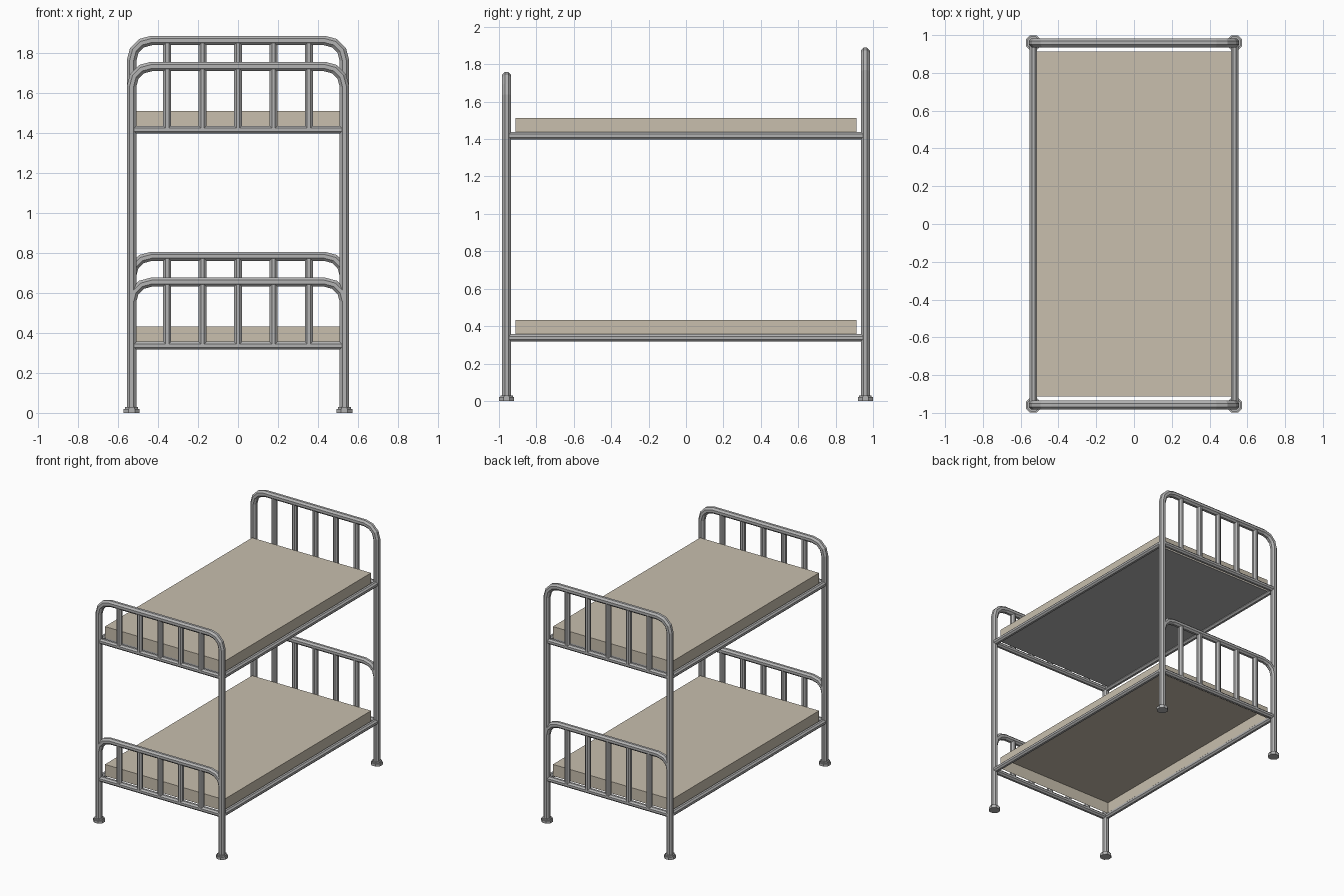
import bpy, bmesh, math
from mathutils import Vector

if "Cube" in bpy.data.objects:
    bpy.data.objects.remove(bpy.data.objects["Cube"])


def material(name, rgb):
    m = bpy.data.materials.new(name)
    m.diffuse_color = (*rgb, 1)
    m.use_nodes = True
    m.node_tree.nodes["Principled BSDF"].inputs["Base Color"].default_value = m.diffuse_color
    return m


STEEL = material("grey steel", (0.45, 0.45, 0.45))
CLOTH = material("beige cloth", (0.58, 0.52, 0.42))


def finish(name, bm, mat):
    bmesh.ops.recalc_face_normals(bm, faces=bm.faces)
    me = bpy.data.meshes.new(name)
    bm.to_mesh(me)
    bm.free()
    me.materials.append(mat)
    ob = bpy.data.objects.new(name, me)
    bpy.context.collection.objects.link(ob)
    return ob


def tube(name, path, apothem, n=(0, 1, 0), sides=8):
    """Octagonal tube with mitred corners; the path lies in the plane with normal n."""
    pts = [Vector(p) for p in path]
    n = Vector(n)
    r = apothem / math.cos(math.pi / sides)
    bm = bmesh.new()
    rings = []
    for i, p in enumerate(pts):
        d0 = (p - pts[i - 1]).normalized() if i else (pts[1] - p).normalized()
        d1 = (pts[i + 1] - p).normalized() if i < len(pts) - 1 else d0
        t = (d0 + d1).normalized()
        side = n.cross(t) / max(t.dot(d0), 0.3)
        rings.append([bm.verts.new(p + r * (math.cos(a) * side + math.sin(a) * n))
                      for a in [(k + 0.5) * 2 * math.pi / sides for k in range(sides)]])
    for a, b in zip(rings, rings[1:]):
        for k in range(sides):
            j = (k + 1) % sides
            bm.faces.new((a[k], a[j], b[j], b[k]))
    bm.faces.new(rings[0])
    bm.faces.new(rings[-1])
    return finish(name, bm, STEEL)


def arch(y, z0, top, w, rad=0.1, steps=3):
    """Upside-down U path with rounded corners."""
    half = [(w, z0)]
    for i in range(steps + 1):
        a = math.pi / 2 * i / steps
        half.append((w - rad + rad * math.cos(a), top - rad + rad * math.sin(a)))
    full = half + [(-x, z) for x, z in reversed(half)]
    return [(x, y, z) for x, z in full]


def box(name, lo, hi, mat, open_bottom=False):
    bm = bmesh.new()
    bmesh.ops.create_cube(bm, size=1)
    for v in bm.verts:
        v.co = [lo[i] + (v.co[i] + 0.5) * (hi[i] - lo[i]) for i in range(3)]
    ob_faces = [f for f in bm.faces if f.calc_center_median().z < lo[2] + 1e-5]
    if open_bottom:
        bmesh.ops.delete(bm, geom=ob_faces, context='FACES')
    return finish(name, bm, mat)


W, Y = 0.533, 0.959
LOW, HIGH = 0.337, 1.418          # rail heights of the two bunks

# Head and foot frames
for label, y, top_hi, top_lo in (("foot", -Y, 1.735, 0.655), ("head", Y, 1.865, 0.784)):
    tube(label + "_posts_and_top_arch", arch(y, 0.01, top_hi, W), 0.0235)
    tube(label + "_lower_arch", arch(y, top_lo - 0.12, top_lo, W), 0.0225)
    for level, z, top in (("lower", LOW, top_lo), ("upper", HIGH, top_hi)):
        tube(f"{label}_{level}_cross_rail", [(-W, y, z), (W, y, z)], 0.02)
        for i in range(-2, 3):
            x = i * 0.1775
            tube(f"{label}_{level}_bar", [(x, y, z), (x, y, top)], 0.02)
    # Rubber-style end caps on the posts
    for s in (-1, 1):
        tube(label + "_post_cap", [(s * W, y, 0), (s * W, y, 0.02)], 0.04)
        tube(label + "_post_cap_collar", [(s * W, y, 0.018), (s * W, y, 0.03)], 0.033)

# Side rails
for level, z in (("lower", LOW), ("upper", HIGH)):
    for s in (-1, 1):
        tube(level + "_side_rail", [(s * W, -Y, z), (s * W, Y, z)], 0.02, n=(0, 0, 1))

# Mattresses (open underneath) and the base plate of the upper bunk
for level, z in (("lower", LOW), ("upper", HIGH)):
    box(level + "_mattress", (-0.516, -0.912, z + 0.004), (0.516, 0.912, z + 0.095),
        CLOTH, open_bottom=True)
box("upper_base_plate", (-0.516, -0.912, HIGH - 0.002), (0.516, 0.912, HIGH + 0.006), STEEL)
